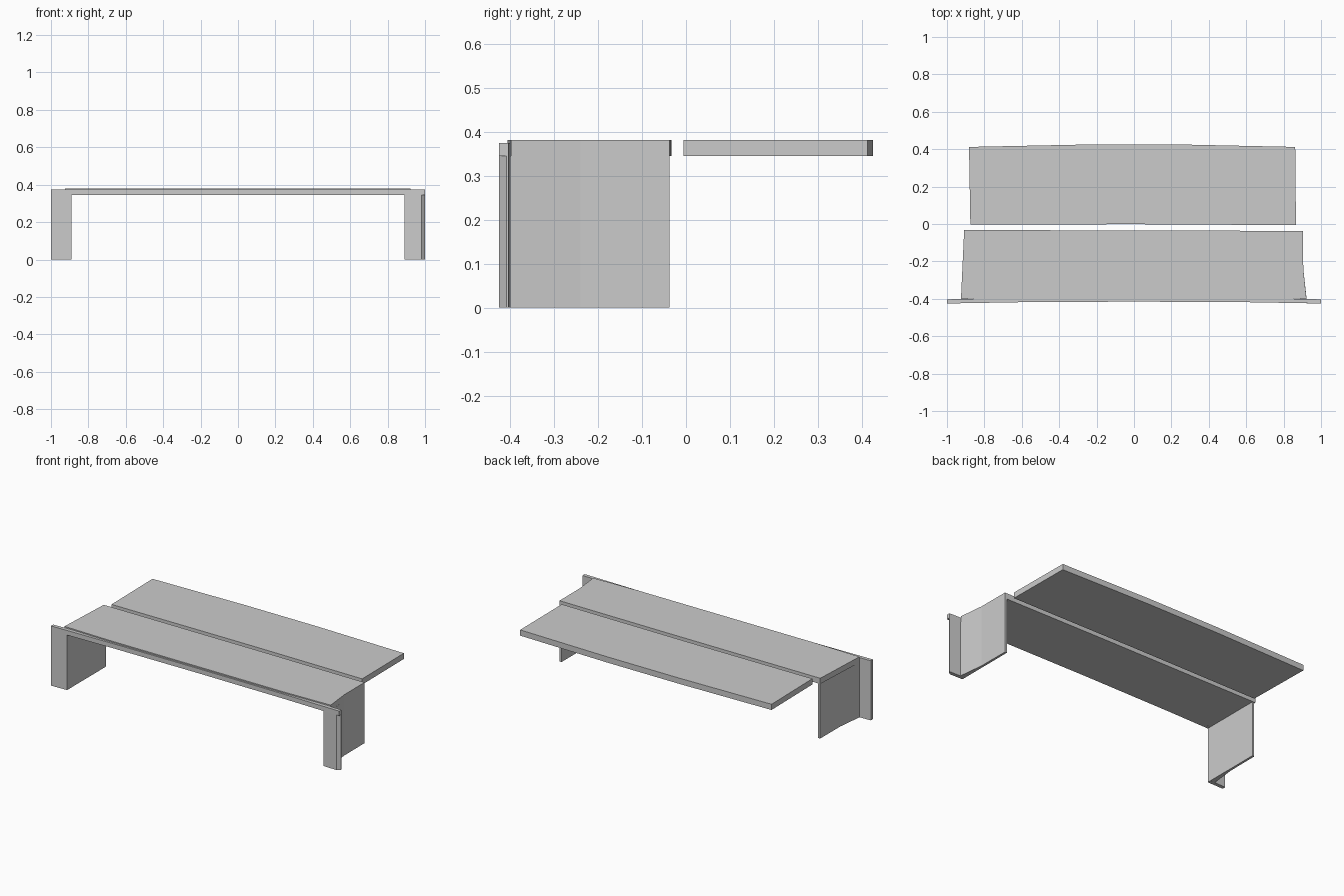
import bpy, bmesh

if "Cube" in bpy.data.objects:
    bpy.data.objects.remove(bpy.data.objects["Cube"])


def slab(name, outline, z0, z1):
    """Extrude a plan outline (counter-clockwise) between two heights."""
    bm = bmesh.new()
    face = bm.faces.new([bm.verts.new((x, y, z0)) for x, y in outline])
    ext = bmesh.ops.extrude_face_region(bm, geom=[face], use_keep_orig=True)
    for v in ext["geom"]:
        if isinstance(v, bmesh.types.BMVert):
            v.co.z = z1
    bmesh.ops.recalc_face_normals(bm, faces=bm.faces)
    mesh = bpy.data.meshes.new(name)
    bm.to_mesh(mesh)
    bm.free()
    obj = bpy.data.objects.new(name, mesh)
    bpy.context.collection.objects.link(obj)
    return obj


TOP, UNDER = 0.381, 0.345

# Rear floating top panel with a gently bowed back edge
slab("rear_top_panel",
     [(-0.875, -0.003), (0, -0.001), (0.866, -0.006), (0.862, 0.412),
      (0.25, 0.425), (-0.25, 0.425), (-0.882, 0.412)], UNDER, TOP)

# Front top panel, widening towards the front
slab("front_top_panel",
     [(-0.925, -0.398), (-0.6, -0.406), (0.6, -0.406), (0.922, -0.398),
      (0.905, -0.24), (0.904, -0.038), (0.2, -0.034), (-0.908, -0.033)],
     UNDER, TOP)

# Front rail, slightly bowed, running the full width
slab("front_rail",
     [(-1, -0.425), (-0.6, -0.418), (0, -0.415), (0.6, -0.418), (1, -0.425),
      (1, -0.403), (0.89, -0.400), (-0.89, -0.400), (-1, -0.403)],
     UNDER, 0.374)

# Front legs; the right one has a chamfered outer corner
slab("front_leg_left",
     [(-1, -0.425), (-0.89, -0.423), (-0.89, -0.400), (-1, -0.403)], 0, UNDER)
slab("front_leg_right",
     [(0.89, -0.423), (0.98, -0.425), (1, -0.408), (1, -0.403),
      (0.89, -0.400)], 0, UNDER)

# Tapered side walls
for label, s in (("left", -1), ("right", 1)):
    slab("side_wall_" + label,
         [(s * 0.89, -0.400), (s * 0.923, -0.400), (s * 0.905, -0.24),
          (s * 0.904, -0.038), (s * 0.89, -0.038)], 0, UNDER)
